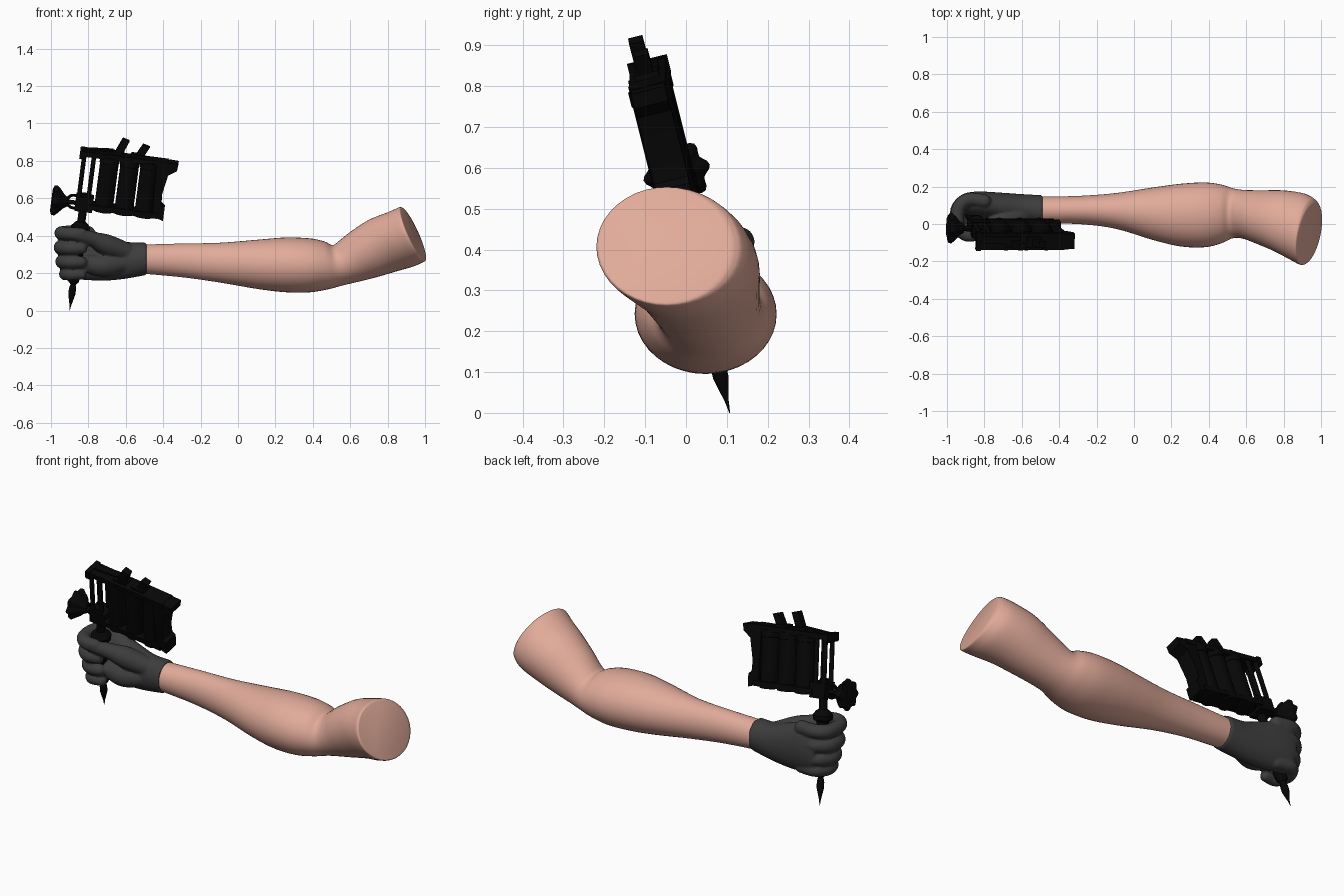
import bpy, bmesh, math
from mathutils import Vector, Matrix

if "Cube" in bpy.data.objects:
    bpy.data.objects.remove(bpy.data.objects["Cube"])


def material(name, rgb):
    m = bpy.data.materials.new(name)
    m.diffuse_color = (*rgb, 1)
    m.use_nodes = True
    m.node_tree.nodes["Principled BSDF"].inputs["Base Color"].default_value = m.diffuse_color
    return m


SKIN = material("skin", (0.75, 0.405, 0.32))
GLOVE = material("dark grey glove", (0.047, 0.047, 0.047))
BLACK = material("black metal", (0.002, 0.002, 0.002))


def finish(bm, name, mat, angle=40, matrix=None):
    bmesh.ops.recalc_face_normals(bm, faces=bm.faces)
    me = bpy.data.meshes.new(name)
    bm.to_mesh(me)
    bm.free()
    if matrix:
        me.transform(matrix)
    ob = bpy.data.objects.new(name, me)
    bpy.context.collection.objects.link(ob)
    me.materials.append(mat)
    bpy.ops.object.select_all(action='DESELECT')
    ob.select_set(True)
    bpy.context.view_layer.objects.active = ob
    bpy.ops.object.shade_smooth_by_angle(angle=math.radians(angle))
    return ob


def spline(rows, n):
    """Catmull-Rom interpolation of rows of numbers."""
    out = []
    for i in range(len(rows) - 1):
        p = [rows[max(0, min(len(rows) - 1, i + k))] for k in (-1, 0, 1, 2)]
        for s in range(n):
            t = s / n
            out.append([0.5 * (2 * b + (c - a) * t + (2 * a - 5 * b + 4 * c - d) * t * t
                               + (3 * b - a - 3 * c + d) * t ** 3) for a, b, c, d in zip(*p)])
    return out + [list(rows[-1])]


def loft(bm, rings):
    vs = [[bm.verts.new(p) for p in r] for r in rings]
    n = len(vs[0])
    for r, q in zip(vs, vs[1:]):
        for i in range(n):
            bm.faces.new((r[i], r[(i + 1) % n], q[(i + 1) % n], q[i]))
    bm.faces.new(vs[0])
    bm.faces.new(vs[-1])


def turn(n):
    return [2 * math.pi * i / n for i in range(n)]


def limb_rings(rows, n=40, steps=5):
    """Rows: top x, top z, bottom x, bottom z, y min, y max, lean."""
    rings = []
    for xt, zt, xb, zb, y0, y1, lean in spline(rows, steps):
        c = Vector(((xt + xb) / 2, (y0 + y1) / 2, (zt + zb) / 2))
        h = Vector(((xt - xb) / 2, 0, (zt - zb) / 2))
        w = Vector((lean, (y1 - y0) / 2, 0))
        rings.append([c + h * math.cos(t) + w * math.sin(t) for t in turn(n)])
    return rings


# Bare arm: forearm, bent elbow, cut upper arm
bm = bmesh.new()
loft(bm, limb_rings([
    (-.52, .352, -.52, .198, .002, .146, 0),
    (-.30, .358, -.30, .178, .000, .150, 0),
    (-.10, .362, -.10, .150, -.025, .165, 0),
    (.10, .378, .10, .116, -.085, .195, 0),
    (.25, .390, .25, .098, -.120, .215, 0),
    (.38, .386, .38, .097, -.124, .222, 0),
    (.46, .370, .48, .113, -.102, .210, 0),
    (.505, .350, .56, .134, -.075, .190, 0),
    (.54, .372, .64, .153, -.080, .182, 0),
    (.60, .420, .74, .178, -.105, .180, .01),
    (.70, .485, .85, .210, -.145, .180, .02),
    (.80, .525, .94, .236, -.190, .165, .03),
    (.855, .549, .985, .256, -.217, .140, .03),
    (.870, .553, .998, .264, -.217, .122, .03),
    (.877, .549, .998, .272, -.207, .108, .03)]))
finish(bm, "arm", SKIN)


# Gloved fist: palm, fingers and thumb fused into one skin
def finger(bm, rows):
    rows = spline(rows, 5)
    pts = [Vector(r[:3]) for r in rows]
    rings = []
    for i, p in enumerate(pts):
        d = (pts[min(i + 1, len(pts) - 1)] - pts[max(i - 1, 0)]).normalized()
        s = d.cross(Vector((0, 0, 1))).normalized()
        u = s.cross(d)
        rings.append([p + (s * math.cos(t) + u * math.sin(t)) * rows[i][3] for t in turn(16)])
    loft(bm, rings)
    for i in (0, -1):
        bmesh.ops.create_uvsphere(bm, u_segments=16, v_segments=10, radius=rows[i][3],
                                  matrix=Matrix.Translation(pts[i]))


bm = bmesh.new()
loft(bm, limb_rings([
    (-.49, .363, -.49, .190, -.006, .154, 0),
    (-.60, .368, -.60, .170, .005, .160, 0),
    (-.70, .400, -.70, .160, .015, .167, 0),
    (-.79, .430, -.80, .162, .030, .173, 0),
    (-.86, .432, -.87, .170, .040, .172, 0),
    (-.90, .410, -.90, .195, .050, .162, 0)]))
for z, r, reach in ((.415, .037, .006), (.338, .039, .008), (.262, .037, .002), (.196, .033, -.012)):
    s = -.245 * (z - .3)
    finger(bm, [(-.80, .122, z, r), (-.885, .130, z + .004, r),
                (-.931 - reach, .085, z, r), (-.935 - reach, .02 + s, z - .002, r * .98),
                (-.898, -.03 + s, z - .004, r * .95), (-.838, -.03 + s, z - .004, r * .85)])
finger(bm, [(-.60, .05, .315, .05), (-.70, .015, .35, .057), (-.77, -.02, .378, .043),
            (-.83, -.05, .397, .036), (-.885, -.068, .405, .028)])
finger(bm, [(-.62, .05, .25, .05), (-.72, .03, .24, .06), (-.80, .03, .25, .05)])
hand = finish(bm, "gloved_hand", GLOVE, 80)
rm = hand.modifiers.new("fuse", 'REMESH')
rm.mode = 'VOXEL'
rm.voxel_size = .007
rm.use_smooth_shade = True
sm = hand.modifiers.new("soften", 'SMOOTH')
sm.factor = .5
sm.iterations = 3

# Machine frame: a = along the body, b = across, c = up the grip; origin at the needle tip
U = Vector((.991, 0, -.13)).normalized()
W = Vector((.126, -.24, .96)).normalized()
V = W.cross(U).normalized()
GRIP = Matrix.Translation((-.9, .107, 0)) @ Matrix((U, V, W)).transposed().to_4x4()
BODY = GRIP @ Matrix.Translation((0, .012, 0))


def lathe(name, profile, origin=(0, 0, 0), axis='c', n=24, lobes=0, frame=BODY):
    """Profile rows: radius, distance along the axis."""
    bm = bmesh.new()
    rings = []
    for r, h in profile:
        ring = []
        for t in turn(n):
            k = r * (1 + (.1 * math.cos(lobes * t) if lobes else 0))
            x, y = k * math.cos(t), k * math.sin(t)
            p = (x, y, h) if axis == 'c' else (h, x, y)
            ring.append(Vector(p) + Vector(origin))
        rings.append(ring)
    loft(bm, rings)
    return finish(bm, name, BLACK, 40, frame)


def plate(name, outline, width, b=0):
    """Outline in the a-c plane, extruded across."""
    bm = bmesh.new()
    loft(bm, [[Vector((a, b + s * width / 2, c)) for a, c in outline] for s in (-1, 1)])
    return finish(bm, name, BLACK, 30, BODY)


def box(name, a0, a1, c0, c1, width, b=0):
    return plate(name, [(a0, c0), (a1, c0), (a1, c1), (a0, c1)], width, b)


# Needle, grip and tube
lathe("needle_and_grip", [(.001, 0), (.005, .03), (.012, .06), (.019, .09), (.019, .12),
                          (.014, .145), (.028, .16), (.032, .18), (.032, .43), (.050, .442),
                          (.052, .465), (.036, .485), (.022, .495), (.022, .65)], frame=GRIP)
# Clamp, screw, ring and lobed knob
box("tube_clamp", -.045, .05, .555, .635, .085)
lathe("clamp_screw", [(.012, -.13), (.012, 0)], (0, 0, .59), 'a')
lathe("knob", [(.055, -.174), (.074, -.166), (.076, -.15), (.060, -.13), (.036, -.108),
               (.022, -.085)], (0, 0, .588), 'a', 48, 8)
bpy.ops.mesh.primitive_torus_add(major_radius=.035, minor_radius=.008,
                                 major_segments=24, minor_segments=8)
ring = bpy.context.object
ring.name = "clamp_ring"
ring.data.materials.append(BLACK)
ring.data.transform(BODY @ Matrix.Translation((-.055, 0, .595)) @ Matrix.Rotation(math.pi / 2, 4, 'X'))

# Front rods
for i, (a, b) in enumerate([(-.03, -.03), (-.03, .03), (.022, -.03), (.022, .03)]):
    lathe(f"front_rod_{i + 1}", [(.012, .60), (.012, .88)], (a, b, 0), n=12)

# Coils with end discs
for i, a in enumerate((.108, .217, .325)):
    lathe(f"coil_{i + 1}", [(.053, .565), (.053, .60), (.050, .602), (.050, .83),
                            (.053, .832), (.053, .868)], (a, 0, 0))

# Frame bars and flared rear upright
box("top_bar", -.055, .42, .858, .886, .09)
box("top_bar_lip", -.055, -.03, .845, .89, .10)
box("bottom_bar", .03, .40, .572, .60, .10)
plate("rear_upright", [(.36, .885), (.475, .882), (.472, .845), (.428, .815), (.408, .70),
                       (.412, .645), (.432, .63), (.432, .562), (.372, .582), (.365, .70)], .085)

# Angled terminals on top
for i, (a, c, b) in enumerate(((.15, .978, -.008), (.262, .958, 0))):
    plate(f"top_terminal_{i + 1}", [(a - .03, .875), (a + .015, .875), (a + .05, c - .01),
                                    (a + .012, c)], .036, b)
    box(f"terminal_base_{i + 1}", a - .045, a + .03, .88, .9, .06)
# Spring strip over the coils
plate("spring_strip", [(-.03, .884), (.12, .898), (.12, .906), (-.03, .893)], .04, .01)
